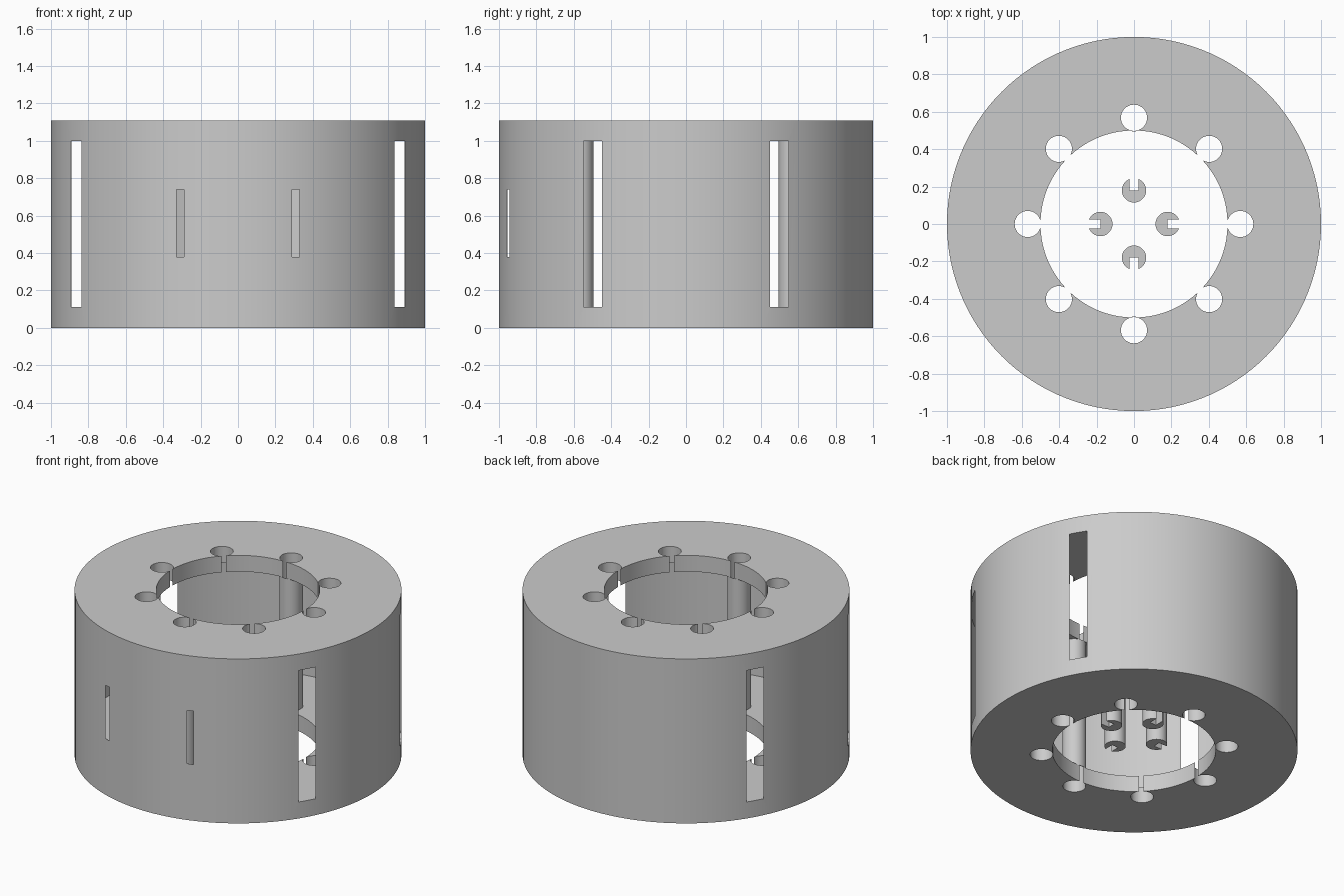
import bpy, bmesh, math
from mathutils import Matrix, Vector

if "Cube" in bpy.data.objects:
    bpy.data.objects.remove(bpy.data.objects["Cube"], do_unlink=True)

HEIGHT, PLATE, WALL = 1.11, 0.11, 0.002
CEILING = HEIGHT - PLATE
BORE, HOLE_R, HOLE_RING = 0.5, 0.07, 0.568

grey = bpy.data.materials.new("plain_grey")
grey.use_nodes = True
grey.diffuse_color = (0.6, 0.6, 0.6, 1)
grey.node_tree.nodes["Principled BSDF"].inputs["Base Color"].default_value = (0.6, 0.6, 0.6, 1)


def finish(bm, name):
    """Turn a bmesh into a named grey object."""
    bmesh.ops.recalc_face_normals(bm, faces=bm.faces)
    mesh = bpy.data.meshes.new(name)
    bm.to_mesh(mesh)
    bm.free()
    mesh.materials.append(grey)
    obj = bpy.data.objects.new(name, mesh)
    bpy.context.collection.objects.link(obj)
    return obj


def smooth(obj):
    bpy.ops.object.select_all(action="DESELECT")
    obj.select_set(True)
    bpy.context.view_layer.objects.active = obj
    bpy.ops.object.shade_smooth_by_angle(angle=math.radians(30))


def ring(name, profile, segments):
    """Sweep a closed (radius, height) profile around the z axis."""
    bm = bmesh.new()
    rows = []
    for i in range(segments):
        a = math.tau * i / segments
        rows.append([bm.verts.new((r * math.cos(a), r * math.sin(a), z)) for r, z in profile])
    for i in range(segments):
        one, two = rows[i], rows[(i + 1) % segments]
        for j in range(len(profile)):
            k = (j + 1) % len(profile)
            bm.faces.new((one[j], two[j], two[k], one[k]))
    return finish(bm, name)


def add_slot(bm, degrees, width, low, high):
    """Box through the thin wall at a given azimuth."""
    m = (Matrix.Rotation(math.radians(degrees), 4, "Z")
         @ Matrix.Translation((1, 0, (low + high) / 2))
         @ Matrix.Diagonal((0.1, width, high - low, 1)))
    bmesh.ops.create_cube(bm, size=1, matrix=m)


# Hollow drum: two thick ring plates joined by a thin wall
drum = ring("drum_shell", [
    (BORE, 0), (1, 0), (1, HEIGHT), (BORE, HEIGHT), (BORE, CEILING),
    (1 - WALL, CEILING), (1 - WALL, PLATE), (BORE, PLATE)], 120)

# Cutter: four tall windows, two small front windows, eight bolt holes
bm = bmesh.new()
for azimuth in (30, 150, 210, 330):
    add_slot(bm, azimuth, 0.114, PLATE + 0.001, CEILING - 0.001)
for azimuth in (252, 288):
    add_slot(bm, azimuth, 0.044, 0.38, 0.74)
for i in range(8):
    a = math.tau * i / 8
    bmesh.ops.create_cone(
        bm, cap_ends=True, segments=40, radius1=HOLE_R, radius2=HOLE_R, depth=2,
        matrix=Matrix.Translation((HOLE_RING * math.cos(a), HOLE_RING * math.sin(a), HEIGHT / 2)))
cutter = finish(bm, "opening_cutter")
cutter.hide_render = True

cut = drum.modifiers.new("openings", "BOOLEAN")
cut.operation = "DIFFERENCE"
cut.solver = "EXACT"
cut.object = cutter
bpy.context.view_layer.objects.active = drum
bpy.ops.object.modifier_apply(modifier=cut.name)
bpy.data.objects.remove(cutter, do_unlink=True)
smooth(drum)

# Thin tubes joining the front and back bolt holes
for side, y in (("front", -HOLE_RING), ("back", HOLE_RING)):
    outer = HOLE_R + 0.003
    tube = ring(side + "_tube", [
        (HOLE_R, PLATE), (outer, PLATE), (outer, CEILING), (HOLE_R, CEILING)], 40)
    tube.location.y = y
    smooth(tube)

# Four slotted pegs around the axis, notches facing outward
PEG_R, NOTCH, PEG_TOP = 0.065, 0.024, 0.5
for i, side in enumerate(("left", "back", "right", "front")):
    start = math.asin(NOTCH / PEG_R)
    steps = 32
    outline = [(0, -NOTCH), (0, NOTCH)]
    for s in range(steps + 1):
        a = start + (math.tau - 2 * start) * s / steps
        outline.append((PEG_R * math.cos(a), PEG_R * math.sin(a)))
    bm = bmesh.new()
    face = bm.faces.new([bm.verts.new((x + 0.18, y, PLATE)) for x, y in outline])
    made = bmesh.ops.extrude_face_region(bm, geom=[face], use_keep_orig=True)["geom"]
    bmesh.ops.translate(bm, vec=Vector((0, 0, PEG_TOP - PLATE)),
                        verts=[g for g in made if isinstance(g, bmesh.types.BMVert)])
    bmesh.ops.rotate(bm, cent=(0, 0, 0), verts=bm.verts,
                     matrix=Matrix.Rotation(math.tau * i / 4, 3, "Z"))
    smooth(finish(bm, side + "_peg"))
